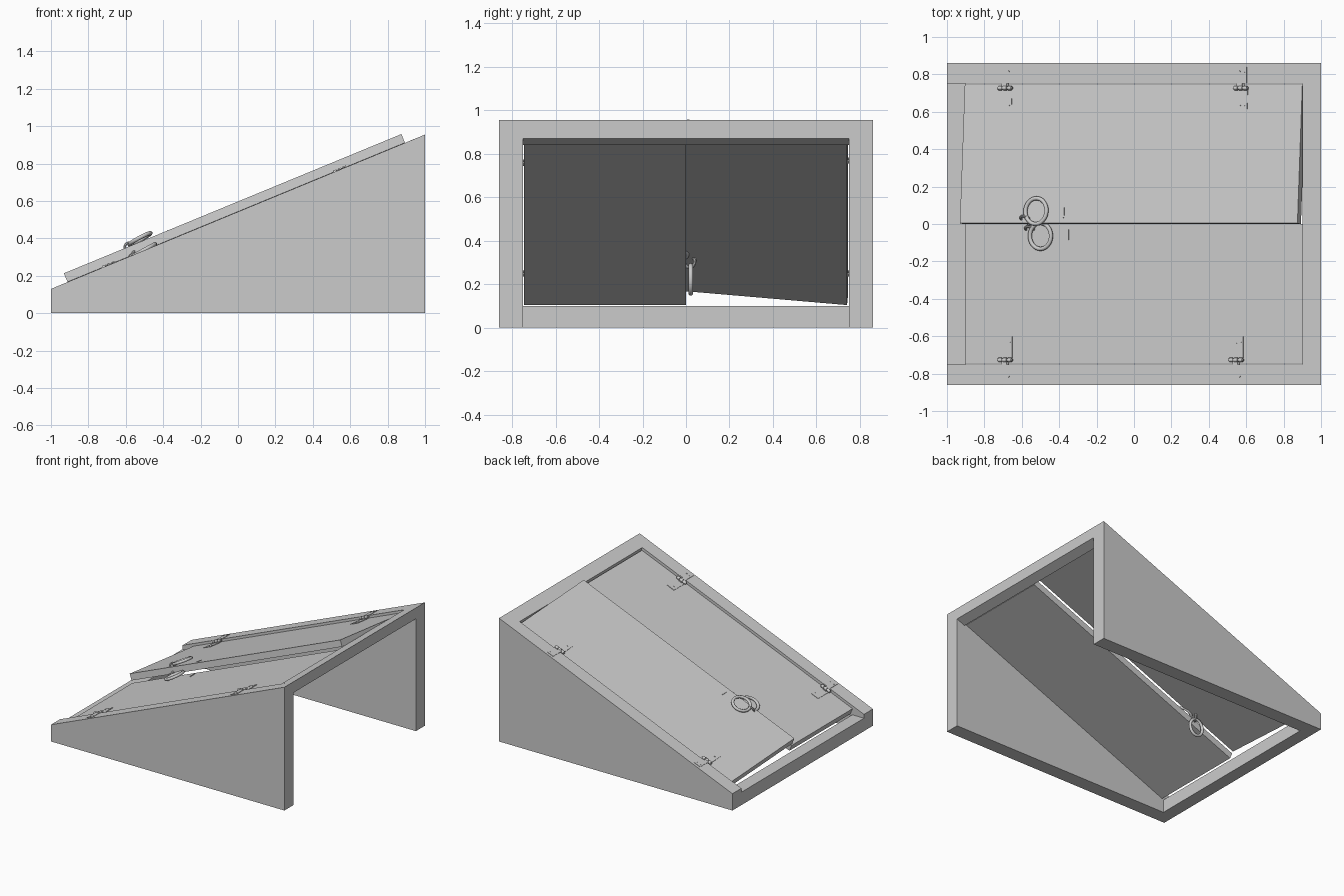
import bpy, bmesh
from math import atan2, cos, sin, radians, pi
from mathutils import Matrix

if "Cube" in bpy.data.objects:
    bpy.data.objects.remove(bpy.data.objects["Cube"])

RISE = 0.4125
A = atan2(RISE, 1)
# local space of the slope: x runs uphill, z is the slope normal
SLOPE = Matrix.Translation((0, 0, 0.5425)) @ Matrix.Rotation(-A, 4, 'Y')


def add(name, bm, matrix=Matrix(), smooth=False):
    bmesh.ops.recalc_face_normals(bm, faces=bm.faces)
    mesh = bpy.data.meshes.new(name)
    bm.to_mesh(mesh)
    bm.free()
    ob = bpy.data.objects.new(name, mesh)
    bpy.context.collection.objects.link(ob)
    ob.matrix_world = matrix
    if smooth:
        for p in mesh.polygons:
            p.use_smooth = True
        bpy.ops.object.select_all(action='DESELECT')
        ob.select_set(True)
        bpy.context.view_layer.objects.active = ob
        bpy.ops.object.shade_smooth_by_angle(angle=radians(40))
    return ob


def prism(name, xz, y0, y1):
    """Extrude an x/z profile from y0 to y1."""
    bm = bmesh.new()
    face = bm.faces.new([bm.verts.new((x, y0, z)) for x, z in xz])
    ext = bmesh.ops.extrude_face_region(bm, geom=[face])
    moved = [v for v in ext['geom'] if isinstance(v, bmesh.types.BMVert)]
    bmesh.ops.translate(bm, verts=moved, vec=(0, y1 - y0, 0))
    return add(name, bm)


def box(name, x, y, z, matrix):
    bm = bmesh.new()
    m = Matrix.Translation(((x[0] + x[1]) / 2, (y[0] + y[1]) / 2, (z[0] + z[1]) / 2))
    m = m @ Matrix.Diagonal((abs(x[1] - x[0]), abs(y[1] - y[0]), abs(z[1] - z[0]), 1))
    bmesh.ops.create_cube(bm, size=1, matrix=m)
    return add(name, bm, matrix)


def rod(name, r, length, matrix, segments=12):
    bm = bmesh.new()
    bmesh.ops.create_cone(bm, cap_ends=True, segments=segments, radius1=r, radius2=r, depth=length)
    return add(name, bm, matrix, True)


def ring(name, rx, ry, tube, matrix, n=32, m=10):
    bm = bmesh.new()
    loops = []
    for i in range(n):
        t = 2 * pi * i / n
        loops.append([bm.verts.new(((rx + tube * cos(p)) * cos(t), (ry + tube * cos(p)) * sin(t), tube * sin(p)))
                      for p in (2 * pi * j / m for j in range(m))])
    for i in range(n):
        a, b = loops[i], loops[(i + 1) % n]
        for j in range(m):
            k = (j + 1) % m
            bm.faces.new((a[j], a[k], b[k], b[j]))
    return add(name, bm, matrix, True)


T = Matrix.Translation
R = Matrix.Rotation

# frame: two wedge side walls, low sill, sloped lintel
for side, label in ((-1, "front"), (1, "back")):
    prism(label + "_side_wall", [(-1, 0), (1, 0), (1, 0.955), (-1, 0.13)], side * 0.75, side * 0.86)
prism("low_sill", [(-1, 0), (-0.9, 0), (-0.9, 0.1), (-1, 0.1)], -0.75, 0.75)
prism("lintel", [(0.9, 0.914), (1, 0.955), (1, 0.87), (0.931, 0.841)], -0.75, 0.75)

THICK = 0.05
for side, label, tilt, hinges in ((-1, "closed", 0, (-0.69, 0.545)),
                                  (1, "ajar", 5.3, (-0.69, 0.57))):
    # door panel, turned about its outer top edge
    door = SLOPE @ T((0, side * 0.746, -0.018)) @ R(radians(-side * tilt), 4, 'X')
    box(label + "_door", (-0.986, 0.966), (0, -side * 0.745), (-THICK, 0), door)

    # hinges: frame leaf, door leaf, screws, knuckles and pin
    for i, x in enumerate(hinges):
        tag = f"{label}_hinge_{i}"
        s = x / cos(A)
        box(tag + "_frame_leaf", (s - 0.02, s + 0.036), (side * 0.75, side * 0.84), (-0.002, 0.003), SLOPE)
        box(tag + "_door_leaf", (s - 0.03, s + 0.036), (-side * 0.03, -side * 0.145), (-0.002, 0.003), door)
        box(tag + "_door_tab", (s - 0.01, s + 0.015), (side * 0.012, -side * 0.03), (-0.002, 0.006), door)
        for dx in (-0.005, 0.022):
            rod(tag + "_frame_screw", 0.005, 0.004, SLOPE @ T((s + dx, side * 0.815, 0.003)), 8)
            rod(tag + "_door_screw", 0.005, 0.004, door @ T((s + dx, -side * 0.11, 0.003)), 8)
        axis = SLOPE @ T((s, side * 0.727, -0.003)) @ R(pi / 2, 4, 'Y')
        rod(tag + "_pin", 0.007, 0.085, axis)
        for dx in (-0.027, 0, 0.027):
            rod(tag + "_knuckle", 0.012, 0.02, axis @ T((0, 0, dx)))
        box(tag + "_frame_tab", (s - 0.022, s + 0.01), (side * 0.727, side * 0.76), (-0.003, 0.003), SLOPE)

    # pull ring lying on the door, with its staple and stop strip
    inner = -side * 0.746
    ring(label + "_pull_ring", 0.064, 0.069, 0.011,
         door @ T((-0.54, inner + side * 0.064, 0.021)) @ R(radians(-6), 4, 'Y'))
    ring(label + "_ring_staple", 0.023, 0.023, 0.007,
         door @ T((-0.61, inner + side * 0.026, 0.003)) @ R(radians(60), 4, 'X'), 20, 8)
    box(label + "_stop_strip", (-0.389, -0.384), (inner + side * 0.03, inner + side * 0.085), (-0.002, 0.004), door)

# inner ring hanging under the door that is ajar
ring("hanging_ring", 0.055, 0.064, 0.011, T((-0.555, 0.022, 0.222)) @ R(pi / 2, 4, 'X'))
ring("hanging_staple", 0.028, 0.028, 0.008, T((-0.55, 0.016, 0.305)) @ R(pi / 2, 4, 'X') @ R(pi / 3, 4, 'Y'), 20, 8)
